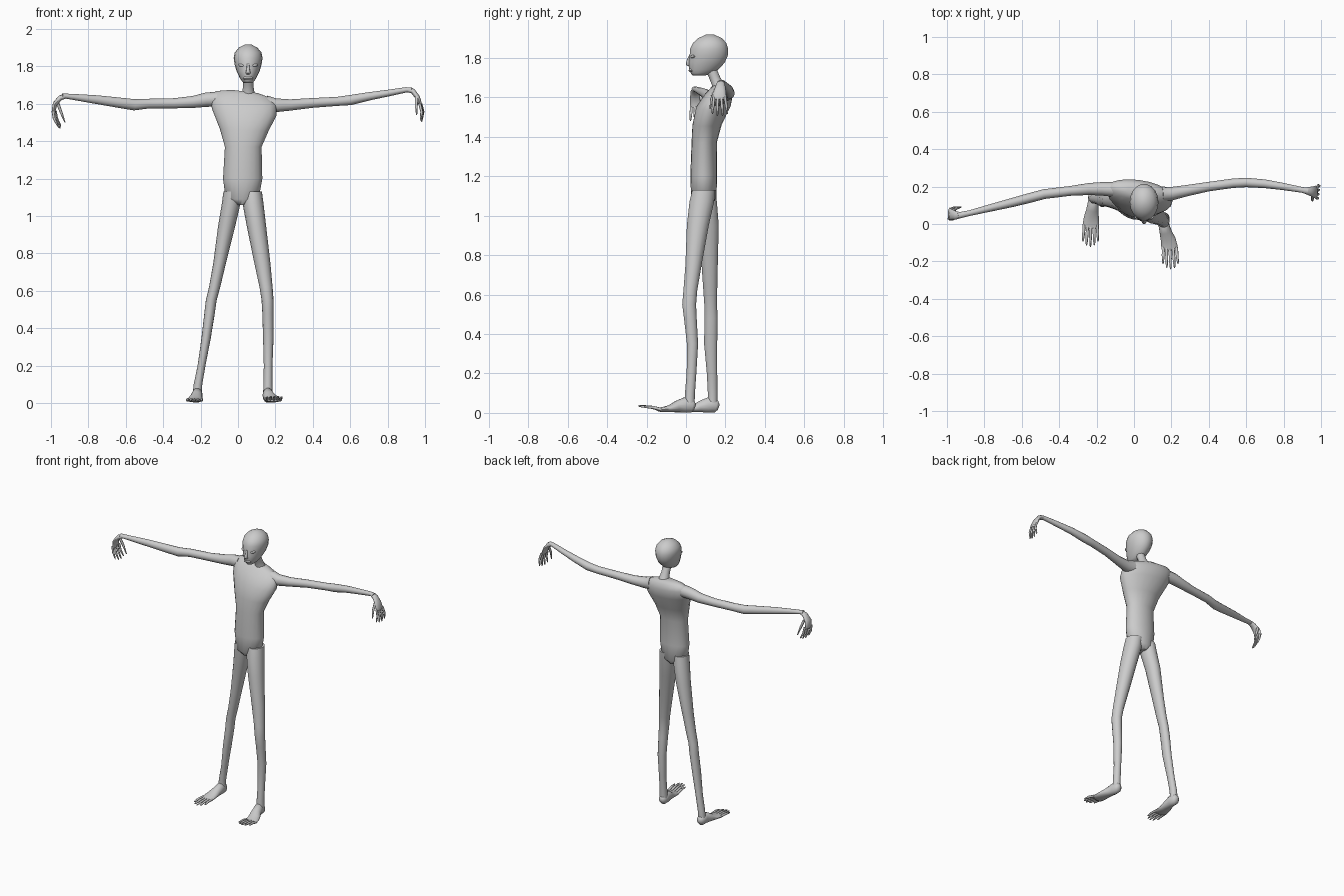
import bpy, bmesh, math
from mathutils import Vector

def tube(name, rings, ref=(1, 0, 0), n=14, level=False, warp=None):
    """Closed loft through rings (x, y, z, half width along ref, other half width)."""
    bm = bmesh.new()
    pts = [Vector(r[:3]) for r in rings]
    loops = []
    for i, r in enumerate(rings):
        t = Vector((0, 0, 1)) if level else (pts[min(i + 1, len(pts) - 1)] - pts[max(i - 1, 0)]).normalized()
        a = Vector(ref)
        a = (a - t * a.dot(t)).normalized()
        b = t.cross(a)
        loop = []
        for k in range(n):
            u = 2 * math.pi * k / n
            loop.append(bm.verts.new(pts[i] + a * r[3] * math.cos(u) + b * r[4] * math.sin(u)))
        loops.append(loop)
    for p, q in zip(loops, loops[1:]):
        for k in range(n):
            bm.faces.new((p[k], p[(k + 1) % n], q[(k + 1) % n], q[k]))
    bm.faces.new(loops[0])
    bm.faces.new(loops[-1])
    if warp:
        for v in bm.verts:
            warp(v)
    bmesh.ops.recalc_face_normals(bm, faces=bm.faces)
    me = bpy.data.meshes.new(name)
    bm.to_mesh(me)
    bm.free()
    ob = bpy.data.objects.new(name, me)
    bpy.context.collection.objects.link(ob)
    return ob

def digits(name, base, tip, across, w0, w1, r, count, bow, short=0.12):
    """Row of tapered fingers or toes fanning from base to tip along 'across'."""
    base, tip, across, bow = map(Vector, (base, tip, across, bow))
    for i in range(count):
        s = 2 * i / (count - 1) - 1
        p = base + across * w0 * s
        q = tip + across * w1 * s
        q = q + (p - q) * short * s * s
        m = p.lerp(q, 0.5) + bow
        tube(f"{name}_{i + 1}", [(*p, r, r), (*m, r * 0.95, r * 0.95),
                                 (*p.lerp(q, 0.92), r * 0.6, r * 0.6), (*q, r * 0.2, r * 0.2)],
             ref=across, n=7)

# Torso, shoulders sloping down to +x and slightly turned
def shoulder_slope(v):
    f = min(max((v.co.z - 1.38) / 0.2, 0), 1)
    d = v.co.x - 0.03
    v.co.z -= 0.12 * f * d
    v.co.y -= 0.13 * f * d

tube("torso", [
    (.02, .09, 1.06, .03, .045), (.022, .09, 1.09, .088, .064), (.025, .09, 1.20, .105, .068),
    (.028, .092, 1.37, .098, .064), (.033, .107, 1.46, .13, .074), (.033, .14, 1.555, .172, .086),
    (.028, .165, 1.615, .178, .070), (.025, .175, 1.65, .145, .048), (.035, .175, 1.667, .07, .03)],
    n=20, level=True, warp=shoulder_slope)

# Neck and head
tube("neck", [(.055, .175, 1.63, .045, .042), (.055, .165, 1.66, .033, .033),
              (.055, .145, 1.70, .027, .029), (.055, .125, 1.745, .028, .03)], level=True, n=12)
tube("head", [
    (.054, .066, 1.711, .022, .034), (.054, .078, 1.722, .034, .055), (.054, .09, 1.74, .045, .075),
    (.054, .105, 1.775, .062, .092), (.054, .115, 1.81, .072, .098), (.054, .117, 1.845, .077, .098),
    (.054, .12, 1.875, .071, .086), (.054, .122, 1.90, .05, .06), (.054, .122, 1.917, .018, .022)],
    n=18, level=True)
tube("nose", [(.054, .022, 1.815, .006, .006), (.054, .013, 1.785, .009, .010),
              (.054, .012, 1.765, .013, .013), (.054, .022, 1.755, .008, .006)], level=True, n=8)
tube("mouth", [(.054, .03, 1.728, .022, .012), (.054, .026, 1.736, .027, .014),
               (.054, .028, 1.745, .022, .012)], level=True, n=10)
for side, label in ((-1, "left"), (1, "right")):
    bpy.ops.mesh.primitive_uv_sphere_add(segments=12, ring_count=8, radius=1,
                                         location=(.054 + side * .036, .035, 1.806))
    eye = bpy.context.object
    eye.name = "eye_" + label
    eye.scale = (.018, .011, .008)
    eye.rotation_euler = (0, -side * .15, side * .4)

# Arms
tube("arm_left", [(-.11, .185, 1.625, .04, .04), (-.17, .188, 1.622, .036, .038), (-.24, .187, 1.61, .032, .032),
                  (-.34, .177, 1.603, .026, .027), (-.48, .160, 1.601, .026, .026), (-.555, .140, 1.595, .026, .030),
                  (-.65, .115, 1.608, .024, .027), (-.76, .088, 1.623, .02, .023), (-.88, .058, 1.637, .015, .016),
                  (-.94, .045, 1.643, .017, .012)], ref=(0, 1, 0), n=12)
tube("arm_right", [(.15, .16, 1.60, .04, .045), (.20, .162, 1.592, .036, .037), (.28, .178, 1.594, .03, .03),
                   (.40, .200, 1.605, .025, .026), (.53, .218, 1.613, .025, .024), (.60, .222, 1.62, .025, .027),
                   (.70, .215, 1.64, .023, .022), (.80, .200, 1.657, .019, .018), (.90, .182, 1.675, .015, .014),
                   (.93, .176, 1.675, .018, .012)], ref=(0, 1, 0), n=12)

# Hands, drooping from the wrists
tube("hand_left", [(-.92, .048, 1.642, .014, .013), (-.95, .046, 1.632, .022, .014),
                   (-.978, .050, 1.60, .030, .013), (-.985, .055, 1.565, .034, .010),
                   (-.984, .056, 1.55, .030, .007)], ref=(0, 1, 0), n=12)
digits("finger_left", (-.983, .055, 1.562), (-.952, .056, 1.468), (.25, 1, 0), .027, .034, .0075, 4,
       (-.006, 0, 0))
tube("thumb_left", [(-.965, .075, 1.605, .009, .009), (-.948, .085, 1.56, .008, .008),
                    (-.925, .09, 1.50, .003, .003)], n=7)
tube("hand_right", [(.905, .18, 1.676, .014, .013), (.935, .176, 1.668, .022, .014),
                    (.96, .172, 1.635, .030, .013), (.972, .17, 1.605, .035, .010),
                    (.976, .17, 1.59, .031, .007)], ref=(0, 1, 0), n=12)
digits("finger_right", (.975, .17, 1.60), (.982, .172, 1.503), (.12, 1, 0), .028, .04, .0075, 4,
       (.008, 0, 0))
tube("thumb_right", [(.955, .15, 1.635, .009, .009), (.953, .13, 1.59, .008, .008),
                     (.955, .122, 1.54, .003, .003)], n=7)

# Legs
tube("leg_left", [(-.03, .095, 1.13, .048, .055), (-.036, .1, 1.07, .05, .058), (-.06, .115, .95, .046, .052),
                  (-.098, .12, .75, .034, .042), (-.125, .123, .62, .030, .036), (-.143, .125, .55, .029, .033),
                  (-.152, .127, .48, .028, .034), (-.17, .125, .35, .025, .034), (-.195, .132, .2, .021, .027),
                  (-.214, .135, .1, .023, .025), (-.218, .135, .04, .025, .025)], n=14, level=True)
tube("leg_right", [(.074, .09, 1.13, .054, .06), (.08, .08, 1.07, .056, .064), (.098, .06, .95, .052, .057),
                   (.13, .038, .75, .043, .042), (.150, .022, .62, .035, .036), (.158, .016, .55, .032, .036),
                   (.160, .022, .48, .030, .033), (.162, .033, .35, .028, .029), (.161, .028, .2, .023, .025),
                   (.16, .02, .1, .024, .026), (.16, .018, .04, .026, .026)], n=14, level=True)

# Feet with long toes
for label, x, y, drift, lift in (("left", -.218, .12, -.014, .012), ("right", .16, 0, .033, .036)):
    tube("foot_" + label, [
        (x, y + .046, .028, .014, .014), (x, y + .034, .033, .026, .032), (x, y - .005, .041, .029, .040),
        (x + drift * .3, y - .045, .032, .033, .030), (x + drift * .7, y - .085, .021, .040, .018),
        (x + drift * .9, y - .125, .016, .044, .012), (x + drift, y - .145, .016, .038, .007)], n=14)
    digits("toe_" + label, (x + drift * .95, y - .125, .017), (x + drift * 1.1, y - .243, lift),
           (1, 0, 0), .035, .042, .0085, 5, (0, 0, .004), .25)

# Smooth shading with crisp end edges
bpy.ops.object.select_all(action='SELECT')
bpy.context.view_layer.objects.active = bpy.data.objects["torso"]
bpy.ops.object.shade_smooth_by_angle(angle=math.radians(55))
